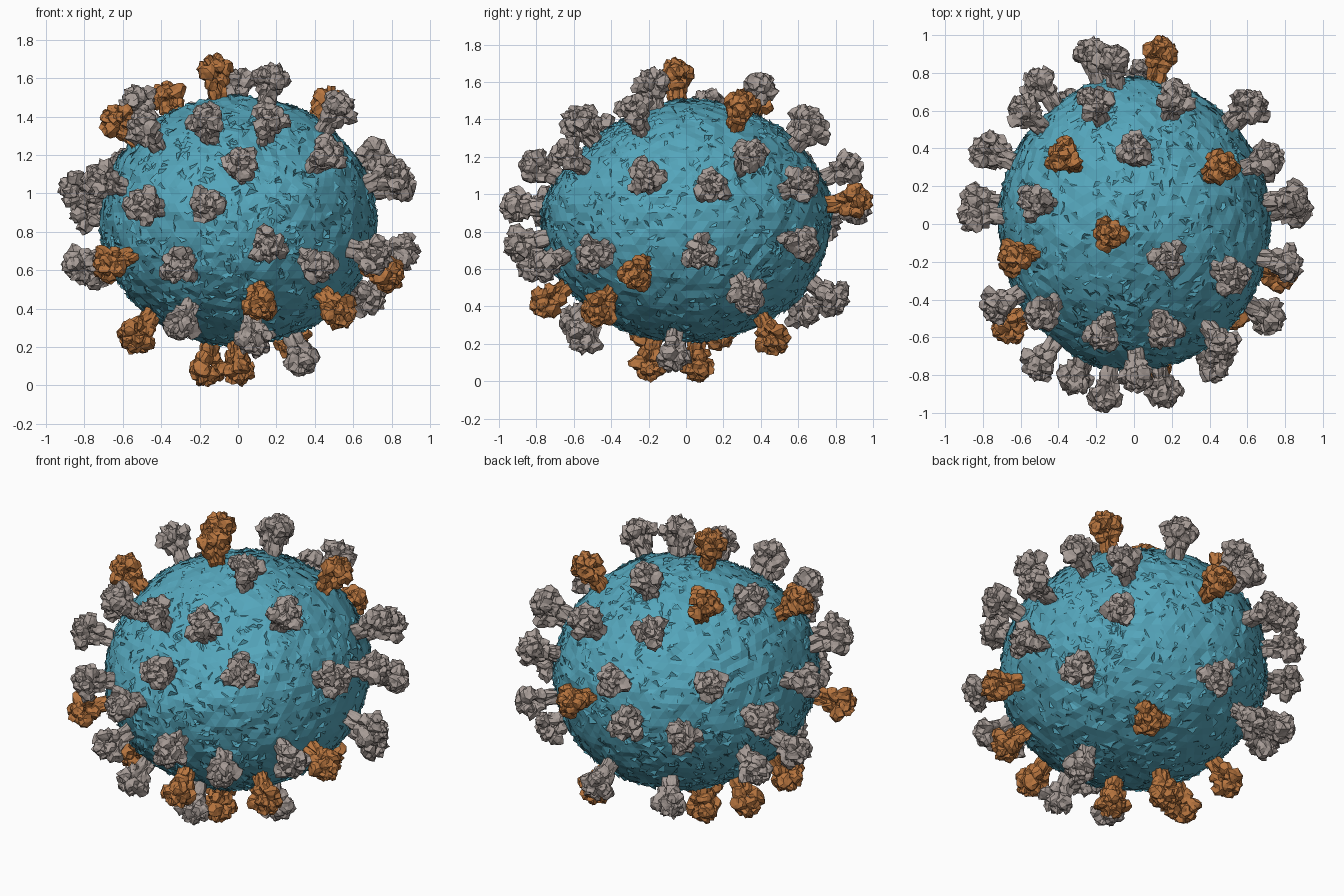
import bpy, bmesh, random
from math import sin, cos, pi, radians
from mathutils import Vector, Matrix, noise

if "Cube" in bpy.data.objects:
    bpy.data.objects.remove(bpy.data.objects["Cube"])

random.seed(4)
CENTRE = Vector((0, 0, 0.858))
BODY = Vector((0.718, 0.775, 0.648))             # body radii
OUTER = BODY + Vector((0.152, 0.147, 0.137))     # radii of the shell of spike heads


def material(name, rgb):
    m = bpy.data.materials.new(name)
    m.diffuse_color = (*rgb, 1)
    m.use_nodes = True
    m.node_tree.nodes["Principled BSDF"].inputs["Base Color"].default_value = m.diffuse_color
    return m


def finish(bm, name, mat):
    me = bpy.data.meshes.new(name)
    bm.to_mesh(me)
    bm.free()
    me.materials.append(mat)
    return me


def place(name, me):
    ob = bpy.data.objects.new(name, me)
    bpy.context.collection.objects.link(ob)
    return ob


teal = material("teal", (0.09, 0.38, 0.50))
grey = material("warm_grey", (0.39, 0.335, 0.31))
orange = material("orange", (0.48, 0.18, 0.05))


def swell(d):
    """Uneven scale of the body along unit direction d, flatter at the upper front."""
    dent = max(0, d.dot(Vector((0, -0.69, 0.72))) - 0.75) * 0.3
    return 1 - dent + 0.018 * noise.noise(d * 2.2 + Vector((3, 1, 5)))


def body_point(d):
    return Vector([d[j] * BODY[j] for j in range(3)]) * swell(d)


# Body membrane with small raised flakes
bm = bmesh.new()
bmesh.ops.create_icosphere(bm, subdivisions=5, radius=1)
for v in bm.verts:
    d = v.co.normalized()
    v.co = body_point(d) + d * random.uniform(-0.009, 0.007)
for _ in range(1900):
    d = Vector([random.gauss(0, 1) for _ in range(3)]).normalized()
    t = d.orthogonal().normalized()
    t.rotate(Matrix.Rotation(random.uniform(0, 2 * pi), 3, d))
    s = d.cross(t)
    p = body_point(d)
    size = random.uniform(0.025, 0.04)
    bm.faces.new([bm.verts.new(q) for q in (
        p - t * size - d * 0.006, p + t * size - d * 0.002,
        p + s * size * random.uniform(0.5, 1) + d * 0.011)])
membrane = place("membrane", finish(bm, "membrane", teal))
membrane.location = CENTRE


def blob(bm, x, y, z, r, h):
    """One jagged lump of radius r and half height h."""
    m = Matrix.Translation((x, y, z)) @ Matrix.Rotation(random.uniform(0, 6), 4, 'Z') \
        @ Matrix.Diagonal((r, r, h, 1))
    new = bmesh.ops.create_icosphere(bm, subdivisions=2, radius=1, matrix=m)
    c = Vector((x, y, z))
    for v in new["verts"]:
        v.co = c + (v.co - c) * random.uniform(0.65, 1.28)


def spike_mesh(name, mat, wide):
    """Club-shaped three-lobed spike standing on its own origin."""
    bm = bmesh.new()
    for i in range(3):
        a = i * 2 * pi / 3
        b = a + 0.9
        ca, sa = cos(a), sin(a)
        blob(bm, 0.022 * ca, 0.022 * sa, 0.03, 0.031, 0.080)                 # stalk
        blob(bm, 0.038 * ca, 0.038 * sa, 0.095, 0.039, 0.045)                # neck
        blob(bm, 0.070 * wide * ca, 0.070 * wide * sa, 0.150, 0.046, 0.046)  # outer lobe
        blob(bm, 0.050 * wide * cos(b), 0.050 * wide * sin(b), 0.168, 0.040, 0.042)
        blob(bm, 0.03 * ca, 0.03 * sa, 0.198, 0.033, 0.036)                  # crown
    return finish(bm, name, mat)


grey_meshes = [spike_mesh("grey_spike", grey, s) for s in (1.0, 0.92, 1.06)]
orange_meshes = [spike_mesh("orange_spike", orange, s) for s in (0.86, 0.96)]

# Spike directions: longitude, latitude in degrees
ORANGE = [(203, 80), (136, 51), (33, 48), (196, 38), (81, 7), (318, -34), (279, -30),
          (202, -46), (162, -47), (219, -15), (341, -19), (59, -49), (159, -77), (270, -76)]
GREY = [(315, 71), (90, 61), (332, 45), (167, 49), (224, 35), (286, 42), (254, 41),
        (271, 20), (306, 24), (280, -8), (260, 5), (236, 5), (249, -15), (299, -15),
        (325, -12), (279, -48), (243, -39), (211, 14), (177, 11), (9, 12), (345, 16),
        (5, -11), (26, 24), (26, -28), (46, 13), (45, -8), (72, 35), (108, 38),
        (97, 18), (104, 4), (124, 0), (134, 19), (154, 3), (171, -15), (153, -18),
        (86, -28), (118, -34), (348, -65)]

for label, meshes, spots in (("orange_spike", orange_meshes, ORANGE),
                             ("grey_spike", grey_meshes, GREY)):
    for i, (lon, lat) in enumerate(spots):
        lo, la = radians(lon), radians(lat)
        d = Vector((cos(la) * cos(lo), cos(la) * sin(lo), sin(la)))
        k = sum((d[j] / OUTER[j]) ** 2 for j in range(3)) ** -0.5
        head = d * k * swell(Vector([d[j] / BODY[j] for j in range(3)]).normalized())
        n = Vector([head[j] / OUTER[j] ** 2 for j in range(3)]).normalized()
        ob = place(f"{label}_{i + 1}", meshes[i % len(meshes)])
        turn = Matrix.Rotation(random.uniform(0, 2 * pi), 4, 'Z')
        ob.matrix_world = Matrix.Translation(CENTRE + head - n * 0.146) \
            @ n.to_track_quat('Z', 'Y').to_matrix().to_4x4() @ turn
